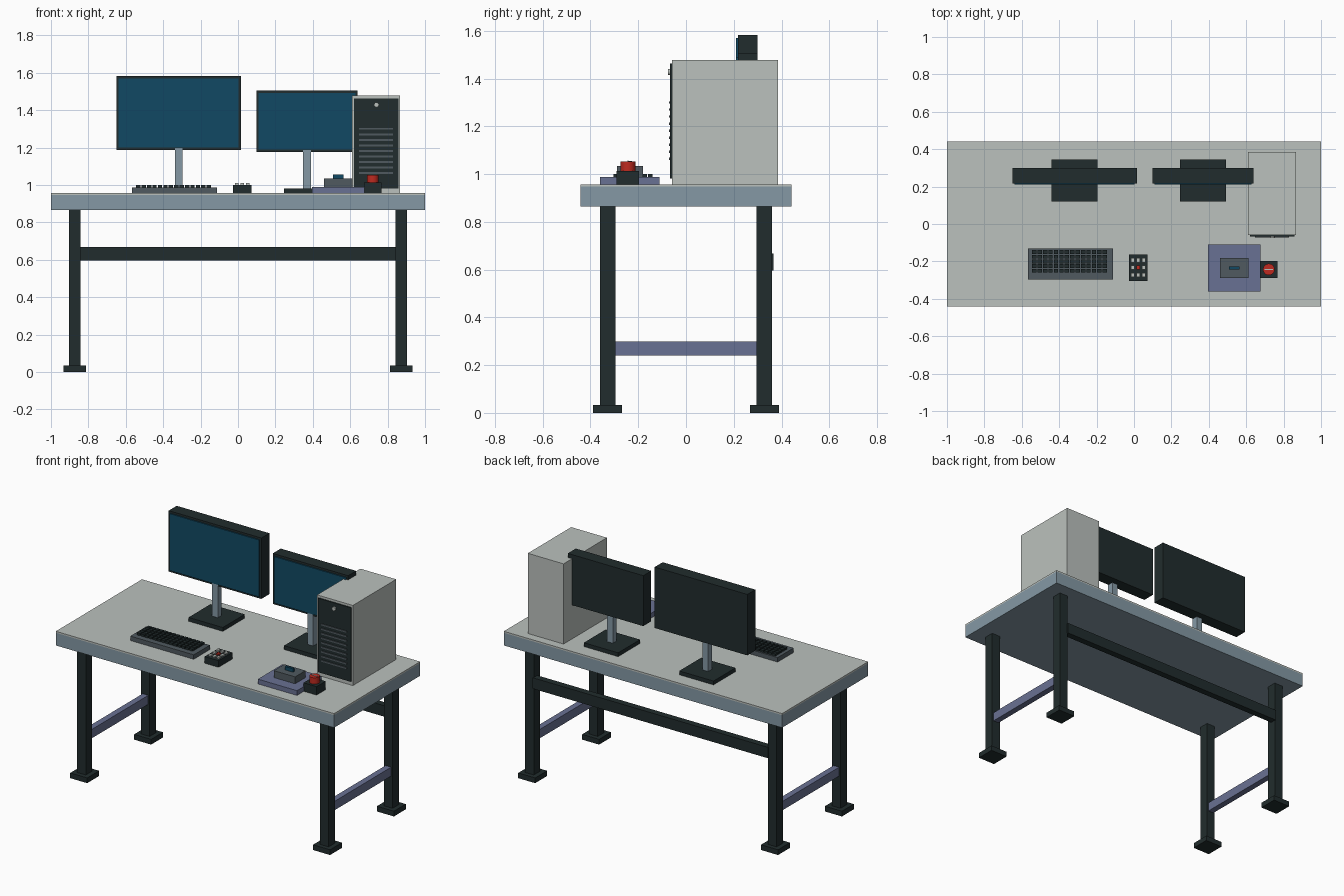
import bpy
import bmesh
from mathutils import Matrix, Vector

cube = bpy.data.objects.get("Cube")
if cube:
    bpy.data.objects.remove(cube, do_unlink=True)


def material(name, rgb):
    m = bpy.data.materials.new(name)
    m.use_nodes = True
    linear = [(c / 255 / 12.92) if c < 11 else ((c / 255 + 0.055) / 1.055) ** 2.4 for c in rgb]
    m.diffuse_color = (*linear, 1)
    m.node_tree.nodes["Principled BSDF"].inputs["Base Color"].default_value = (*linear, 1)
    return m


DARK = material("charcoal", (33, 44, 45))
STEEL = material("steel blue", (133, 153, 165))
LIGHT = material("light grey", (187, 193, 189))
PURPLE = material("slate violet", (105, 113, 147))
SCREEN = material("screen blue", (17, 73, 99))
GREY = material("mid grey", (80, 90, 96))
RED = material("red", (190, 42, 32))


def finish(name, bm, mat):
    mesh = bpy.data.meshes.new(name)
    bm.to_mesh(mesh)
    bm.free()
    mesh.materials.append(mat)
    ob = bpy.data.objects.new(name, mesh)
    bpy.context.scene.collection.objects.link(ob)
    return ob


def add_box(bm, x, y, z):
    """Add a box given as (min, max) spans on each axis."""
    centre = Vector([(a + b) / 2 for a, b in (x, y, z)])
    size = [b - a for a, b in (x, y, z)]
    bmesh.ops.create_cube(bm, size=1, matrix=Matrix.Translation(centre) @ Matrix.Diagonal((*size, 1)))


def box(name, mat, x, y, z):
    bm = bmesh.new()
    add_box(bm, x, y, z)
    return finish(name, bm, mat)


def around(c, half):
    return (c - half, c + half)


def cylinder(name, mat, centre, radius, depth, axis="Z"):
    bm = bmesh.new()
    turn = Matrix.Rotation(1.5708, 4, "X") if axis == "Y" else Matrix()
    bmesh.ops.create_cone(bm, cap_ends=True, segments=24, radius1=radius, radius2=radius,
                          depth=depth, matrix=Matrix.Translation(centre) @ turn)
    ob = finish(name, bm, mat)
    for p in ob.data.polygons:
        p.use_smooth = len(p.vertices) == 4
    for e in ob.data.edges:
        # keep the cap rims crisp
        a, b = (ob.data.vertices[i].co for i in e.vertices)
        k = 1 if axis == "Y" else 2
        e.use_edge_sharp = abs(a[k] - b[k]) < depth / 2
    return ob


# Table
TOP = 0.957
box("table_frame", STEEL, (-1, 1), (-0.442, 0.442), (0.865, 0.947))
box("table_top", LIGHT, (-1, 1), (-0.442, 0.442), (0.947, TOP))
for sx, side in ((-1, "right"), (1, "left")):
    for sy, end in ((-1, "front"), (1, "back")):
        cx, cy = sx * 0.873, sy * 0.328
        box(f"{end}_{side}_leg", DARK, around(cx, 0.031), around(cy, 0.032), (0.03, 0.865))
        box(f"{end}_{side}_foot", DARK, around(cx, 0.061), around(cy, 0.061), (0, 0.034))
    box(f"{side}_rail", PURPLE, around(sx * 0.873, 0.02), (-0.3, 0.3), (0.24, 0.298))
box("back_crossbar", DARK, (-0.845, 0.845), (0.325, 0.367), (0.597, 0.668))


# Monitors
def monitor(name, cx, half, z0, z1):
    box(name + "_base", DARK, around(cx, 0.123), (0.121, 0.346), (TOP, 0.982))
    box(name + "_stem", STEEL, around(cx, 0.021), around(0.235, 0.02), (0.982, z0 + 0.01))
    box(name + "_case", DARK, around(cx, half), (0.217, 0.299), (z0, z1))
    box(name + "_screen", SCREEN, around(cx, half - 0.012), (0.21, 0.218), (z0 + 0.012, z1 - 0.014))


monitor("large_monitor", -0.317, 0.333, 1.187, 1.583)
monitor("small_monitor", 0.369, 0.271, 1.177, 1.505)

# Computer tower
box("tower_case", LIGHT, (0.61, 0.867), (-0.059, 0.386), (TOP, 1.478))
box("tower_front", DARK, (0.621, 0.858), (-0.067, -0.059), (0.982, 1.463))
cylinder("power_button", LIGHT, (0.74, -0.07, 1.428), 0.013, 0.012, "Y")
bm = bmesh.new()
for i in range(9):
    add_box(bm, (0.647, 0.829), (-0.072, -0.066), around(1.3 - i * 0.0295, 0.005))
finish("tower_vents", bm, GREY)

# Keyboard
box("keyboard_body", GREY, (-0.567, -0.111), (-0.296, -0.131), (TOP, 0.986))
bm = bmesh.new()
for col in range(14):
    for row in range(5):
        add_box(bm, around(-0.533 + col * 0.029, 0.0115), around(-0.15 - row * 0.025, 0.01), (0.985, 1.0))
finish("keyboard_keys", bm, DARK)

# Button pad
box("button_pad", DARK, (-0.027, 0.073), (-0.304, -0.163), (TOP, 1.0))
bm = bmesh.new()
for i in (-1, 0, 1):
    for j in (-1, 0, 1):
        if i or j:
            add_box(bm, around(0.023 + i * 0.029, 0.009), around(-0.233 + j * 0.039, 0.011), (1.0, 1.009))
finish("pad_buttons", bm, LIGHT)
box("pad_red_button", RED, around(0.023, 0.009), around(-0.233, 0.011), (1.0, 1.009))

# Scanner on a plate
box("scanner_plate", PURPLE, (0.395, 0.676), (-0.36, -0.11), (TOP, 0.988))
box("scanner_body", GREY, (0.459, 0.612), (-0.288, -0.181), (0.988, 1.033))
box("scanner_display", SCREEN, (0.507, 0.565), (-0.242, -0.227), (1.033, 1.055))

# Stop button
box("stop_base", DARK, (0.674, 0.768), (-0.29, -0.197), (TOP, 1.012))
cylinder("stop_button", RED, (0.721, -0.243, 1.032), 0.031, 0.042)
box("stop_mark", LIGHT, around(0.721, 0.022), around(-0.243, 0.003), (1.052, 1.056))
